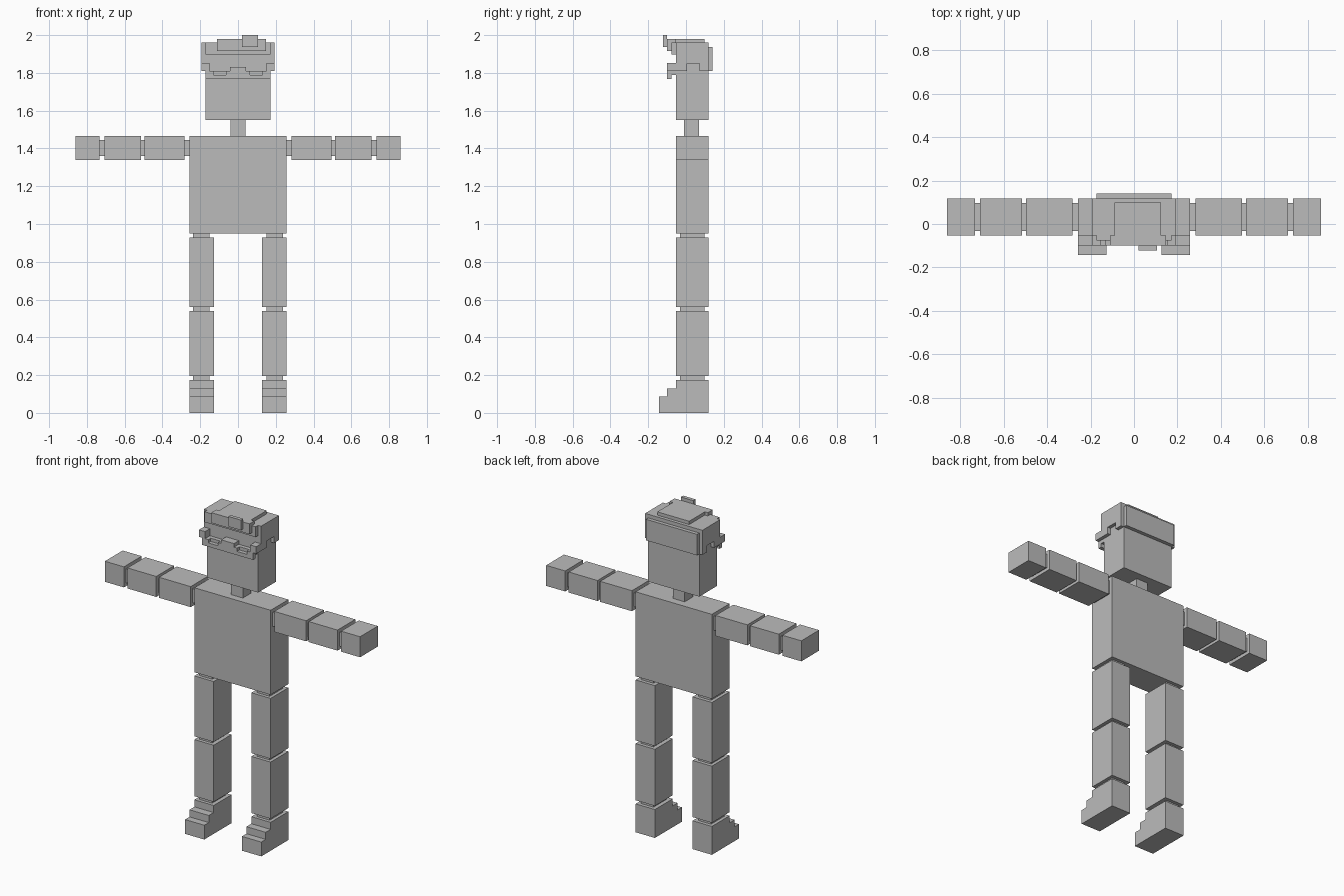
import bpy, bmesh

if "Cube" in bpy.data.objects:
    bpy.data.objects.remove(bpy.data.objects["Cube"])

grey = bpy.data.materials.new("plain grey")
grey.diffuse_color = (0.5, 0.5, 0.5, 1)
grey.use_nodes = True
grey.node_tree.nodes["Principled BSDF"].inputs["Base Color"].default_value = grey.diffuse_color


def prism(name, profile, axis, lo, hi):
    """Extrude a 2D profile along x (profile is y,z) or y (profile is x,z)."""
    bm = bmesh.new()
    place = (lambda a, b, t: (t, a, b)) if axis == "x" else (lambda a, b, t: (a, t, b))
    face = bm.faces.new([bm.verts.new(place(a, b, lo)) for a, b in profile])
    new = bmesh.ops.extrude_face_region(bm, geom=[face])["geom"]
    shift = place(0, 0, hi - lo)
    bmesh.ops.translate(bm, vec=shift, verts=[g for g in new if isinstance(g, bmesh.types.BMVert)])
    bmesh.ops.recalc_face_normals(bm, faces=bm.faces)
    mesh = bpy.data.meshes.new(name)
    bm.to_mesh(mesh)
    bm.free()
    mesh.materials.append(grey)
    ob = bpy.data.objects.new(name, mesh)
    bpy.context.collection.objects.link(ob)
    return ob


def box(name, x, y, z):
    return prism(name, [(x[0], z[0]), (x[1], z[0]), (x[1], z[1]), (x[0], z[1])], "y", *y)


def mirrored(ob):
    ob.modifiers.new("other side", "MIRROR").use_axis[0] = True


DEPTH = (-0.053, 0.118)
JOINT = (-0.033, 0.097)

# Torso, neck and head
box("torso", (-0.257, 0.257), DEPTH, (0.95, 1.465))
box("neck", (-0.04, 0.04), (-0.01, 0.07), (1.465, 1.55))
box("head", (-0.172, 0.172), DEPTH, (1.55, 1.96))

# Arms: three blocks with slimmer joints
for name, x in (("upper_arm", (0.282, 0.496)), ("forearm", (0.514, 0.708)), ("hand", (0.732, 0.86))):
    mirrored(box(name, x, DEPTH, (1.34, 1.465)))
for name, x in (("shoulder", (0.257, 0.282)), ("elbow", (0.496, 0.514)), ("wrist", (0.708, 0.732))):
    mirrored(box(name, x, JOINT, (1.36, 1.445)))

# Legs: two blocks with slimmer joints
for name, z in (("thigh", (0.56, 0.928)), ("shin", (0.195, 0.54))):
    mirrored(box(name, (0.127, 0.257), DEPTH, z))
for name, z in (("hip", (0.928, 0.95)), ("knee", (0.54, 0.56)), ("ankle", (0.173, 0.195))):
    mirrored(box(name, (0.151, 0.237), JOINT, z))

# Stepped feet
foot = [(0.118, 0), (0.118, 0.173), (-0.053, 0.173), (-0.053, 0.13),
        (-0.1, 0.13), (-0.1, 0.087), (-0.143, 0.087), (-0.143, 0)]
mirrored(prism("foot", foot, "x", 0.127, 0.257))

# Headwear: side panel with an ear notch and a forward arm
side = [(-0.1, 1.81), (0.004, 1.81), (0.004, 1.85), (0.072, 1.85), (0.072, 1.81),
        (0.118, 1.81), (0.118, 1.96), (-0.053, 1.96), (-0.053, 1.853), (-0.1, 1.853)]
mirrored(prism("headwear_side", side, "x", 0.172, 0.193))
box("headwear_back", (-0.172, 0.172), (0.118, 0.14), (1.81, 1.938))
box("headwear_top", (-0.09, 0.125), (-0.053, 0.098), (1.96, 1.98))

# Layered brim above the brow
box("brim_lower", (-0.172, 0.172), (-0.077, -0.053), (1.897, 1.96))
box("brim_upper", (-0.11, 0.147), (-0.1, -0.053), (1.917, 1.98))
box("brim_block", (0.02, 0.105), (-0.122, -0.1), (1.938, 2.0))

# Face mask with a stepped upper edge
half = [(0.043, 1.832), (0.043, 1.81), (0.064, 1.81), (0.064, 1.79), (0.13, 1.79),
        (0.13, 1.81), (0.152, 1.81), (0.152, 1.853), (0.172, 1.853), (0.172, 1.767)]
mask = half + [(-x, z) for x, z in reversed(half)]
prism("face_mask", mask, "y", -0.1, -0.077)
# Inner layer joining the mask to the head
inner = [(x, max(z, 1.789)) for x, z in mask if not 1.789 < z < 1.791]
prism("mask_backing", inner, "y", -0.077, -0.053)
